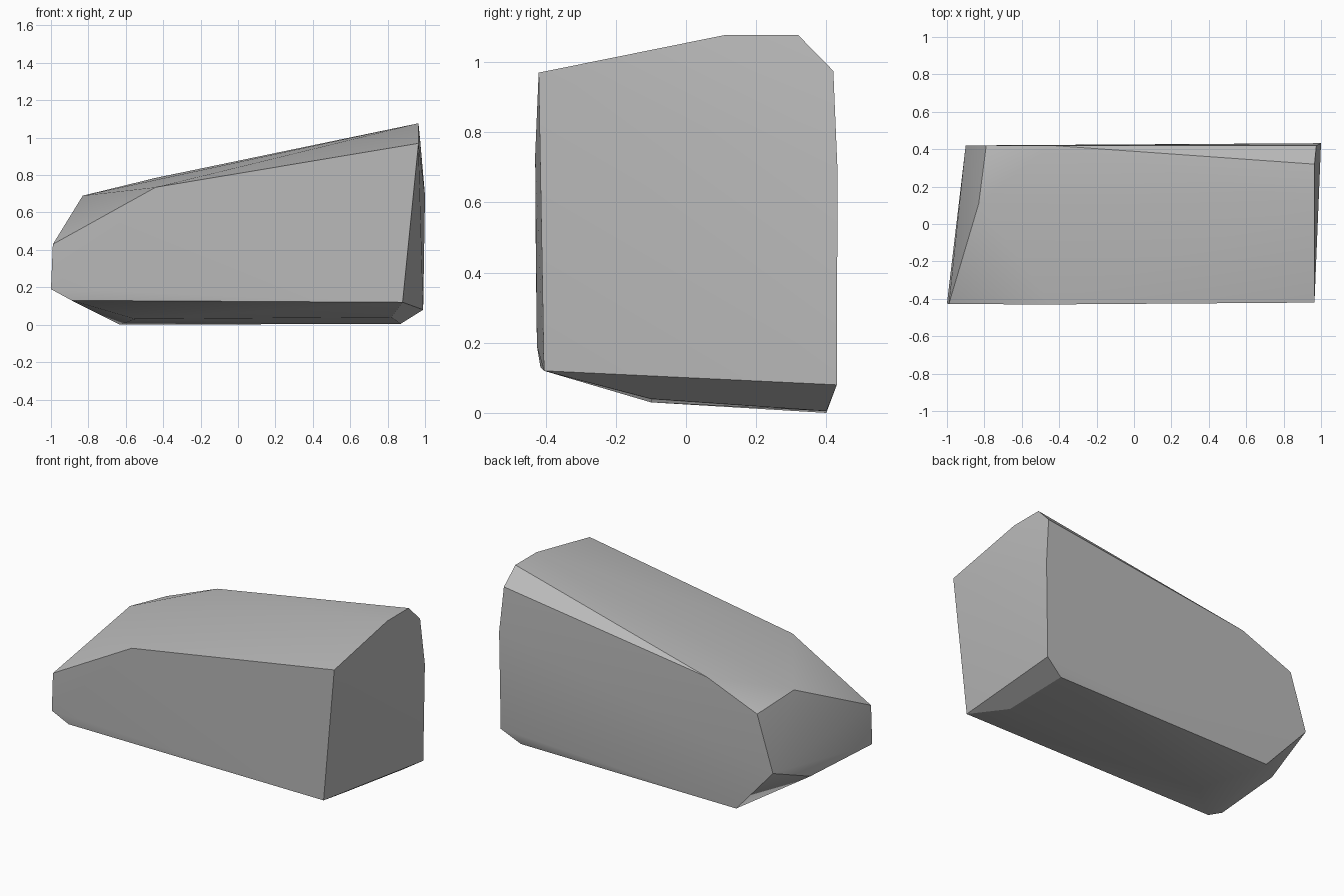
import bpy
import bmesh
from math import radians

default_cube = bpy.data.objects.get("Cube")
if default_cube:
    bpy.data.objects.remove(default_cube, do_unlink=True)


def make_material(name, colour):
    material = bpy.data.materials.new(name)
    material.use_nodes = True
    material.diffuse_color = colour
    material.node_tree.nodes["Principled BSDF"].inputs["Base Color"].default_value = colour
    return material


def hull_object(name, corner_groups, material):
    """Wrap a tight convex skin around groups of corner points."""
    mesh = bpy.data.meshes.new(name)
    bm = bmesh.new()
    for group in corner_groups:
        for corner in group:
            bm.verts.new(corner)
    hull = bmesh.ops.convex_hull(bm, input=list(bm.verts))
    spare = {v for v in hull["geom_interior"] + hull["geom_unused"]
             if isinstance(v, bmesh.types.BMVert)}
    bmesh.ops.delete(bm, geom=list(spare), context="VERTS")
    bmesh.ops.recalc_face_normals(bm, faces=list(bm.faces))
    bm.to_mesh(mesh)
    bm.free()
    mesh.materials.append(material)
    obj = bpy.data.objects.new(name, mesh)
    bpy.context.collection.objects.link(obj)
    return obj


# Tall broken end of the rock
tall_end = [
    (0.965, -0.42, 0.97), (0.965, 0.11, 1.077), (0.965, 0.32, 1.077),
    (0.975, 0.42, 0.975), (1.0, 0.432, 0.69), (0.99, 0.43, 0.08),
    (0.88, -0.405, 0.12),
]

# Low chipped end
low_end = [
    (-1.0, -0.425, 0.19), (-0.99, -0.428, 0.43), (-0.83, 0.11, 0.69),
    (-0.79, 0.42, 0.645), (-0.9, 0.42, 0.3), (-0.93, 0.09, 0.165),
    (-0.89, -0.415, 0.13),
]

# Ridges where the sloping top bends
top_ridge = [(-0.44, -0.43, 0.735), (-0.44, 0.42, 0.785)]

# Underside, tilted up towards the front
underside = [
    (0.87, 0.4, 0.005), (-0.63, 0.4, 0),
    (0.82, -0.1, 0.04), (-0.55, -0.1, 0.03),
]

stone = make_material("stone grey", (0.5, 0.5, 0.5, 1))
rock = hull_object("rock_block", [tall_end, low_end, top_ridge, underside], stone)

# Soft shading over shallow bends, crisp main edges
bpy.ops.object.select_all(action="DESELECT")
rock.select_set(True)
bpy.context.view_layer.objects.active = rock
bpy.ops.object.shade_smooth_by_angle(angle=radians(30))
